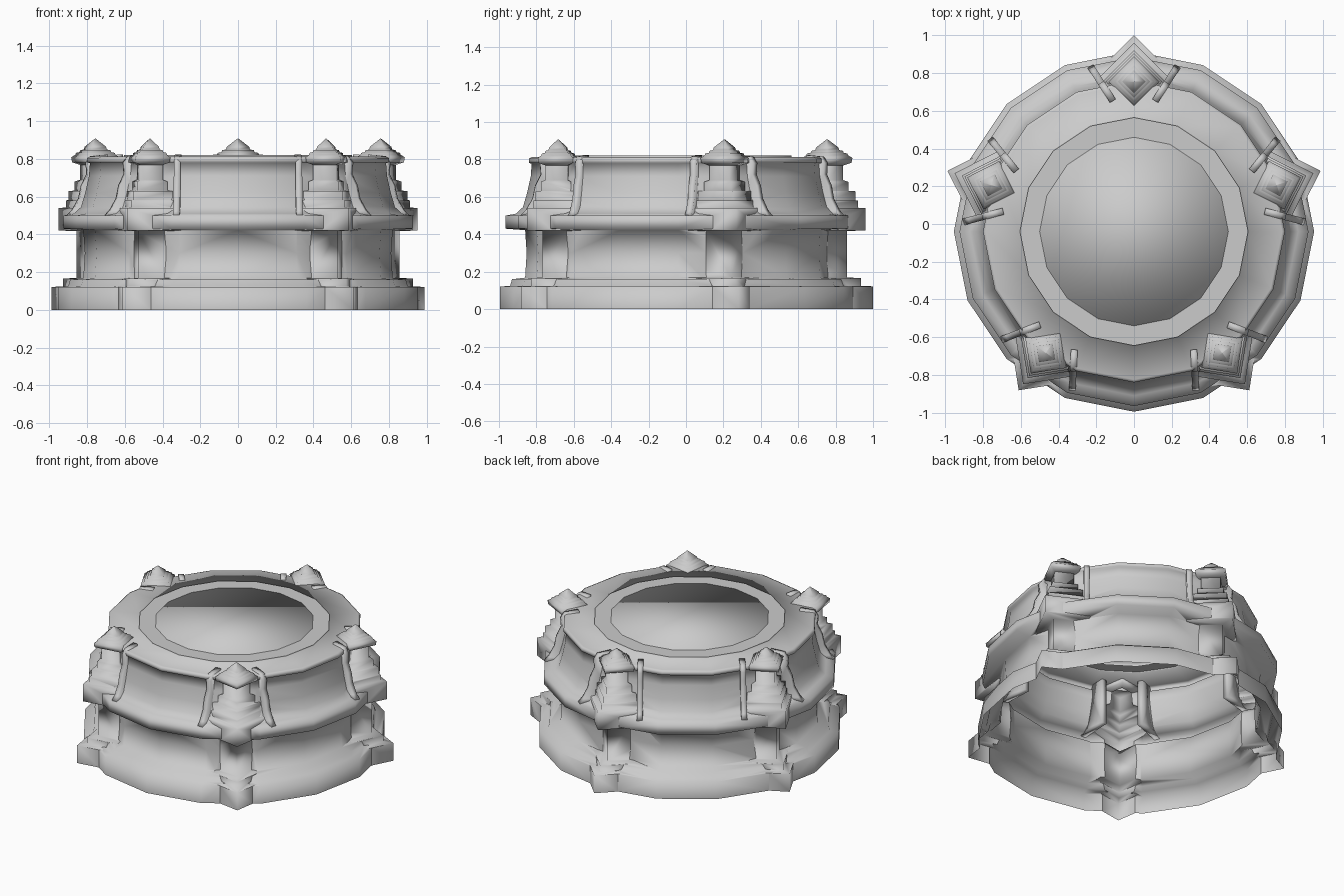
import bpy
import bmesh
from math import cos, sin, pi, radians
from mathutils import Matrix, Vector

if "Cube" in bpy.data.objects:
    bpy.data.objects.remove(bpy.data.objects["Cube"])

stone = bpy.data.materials.new("pale grey stone")
stone.use_nodes = True
GREY = (0.6, 0.6, 0.6, 1)
stone.diffuse_color = GREY
stone.node_tree.nodes["Principled BSDF"].inputs["Base Color"].default_value = GREY

CENTRE = Matrix.Translation((0, -0.04, 0))


def finish(name, bm, place, smooth=True, slot=0):
    """Turn a bmesh into a placed object; both slots hold the same stone."""
    bm.transform(place)
    mesh = bpy.data.meshes.new(name)
    for face in bm.faces:
        face.smooth = smooth
        face.material_index = slot
    bm.to_mesh(mesh)
    bm.free()
    for _ in range(slot + 1):
        mesh.materials.append(stone)
    obj = bpy.data.objects.new(name, mesh)
    bpy.context.collection.objects.link(obj)
    return obj


def lathe(profile, sides, bottom=False, top=False):
    """Turn (radius, height) points about z, with optional end caps."""
    bm = bmesh.new()
    rings = [[bm.verts.new((r * cos(2 * pi * i / sides), r * sin(2 * pi * i / sides), z))
              for i in range(sides)] for r, z in profile]
    for low, high in zip(rings, rings[1:]):
        for i in range(sides):
            j = (i + 1) % sides
            bm.faces.new((low[i], low[j], high[j], high[i]))
    if bottom:
        bm.faces.new(rings[0][::-1])
    if top:
        bm.faces.new(rings[-1])
    return bm


# Sixteen-sided drum: plinth, waist, ledge, flared upper wall and roof
drum_profile = [
    (0.955, -0.05), (0.955, 0.12), (0.9, 0.125), (0.89, 0.16), (0.82, 0.168),
    (0.812, 0.3), (0.82, 0.422), (0.925, 0.43), (0.925, 0.5), (0.87, 0.51),
    (0.832, 0.545), (0.81, 0.62), (0.79, 0.71), (0.785, 0.777), (0.8, 0.782),
    (0.8, 0.805), (0.785, 0.812), (0.605, 0.812), (0.605, 0.82),
]
drum = finish("drum_and_towers", lathe(drum_profile, 16, True, True), CENTRE)
drum.data.materials.append(stone)

# Flat raised ring on the roof and the round plug that fills it
finish("roof_ring", lathe([(0.605, 0.82), (0.5, 0.82)], 16), CENTRE, smooth=False)
finish("roof_disc", lathe([(0.5, 0.8), (0.5, 0.822)], 16, top=True), CENTRE)

# Stepped square towers, corner facing outward, each with a pyramid cap
tower_profile = [
    (0.245, -0.04), (0.245, 0.122), (0.18, 0.123), (0.18, 0.165),
    (0.105, 0.17), (0.105, 0.418), (0.205, 0.42), (0.205, 0.54),
    (0.165, 0.542), (0.165, 0.58), (0.15, 0.582), (0.15, 0.63),
    (0.115, 0.632), (0.115, 0.68), (0.085, 0.69), (0.085, 0.79),
]
cap_profile = [
    (0.085, 0.768), (0.13, 0.782), (0.135, 0.808), (0.112, 0.822), (0.108, 0.832),
    (0.088, 0.836), (0.084, 0.846), (0.064, 0.85), (0.06, 0.864), (0.002, 0.908),
]

# Side view of a buttress: an S-curved outer edge and a straight inner edge
buttress_outline = [
    (-0.11, 0.5), (0.11, 0.5), (0.08, 0.53), (0.045, 0.59), (0.03, 0.66),
    (0.0, 0.72), (0.005, 0.78), (-0.02, 0.815), (-0.11, 0.823),
]


def buttress():
    bm = bmesh.new()
    half = 0.018
    face = bm.faces.new([bm.verts.new((u, -half, z)) for u, z in buttress_outline])
    moved = bmesh.ops.extrude_face_region(bm, geom=[face], use_keep_orig=True)["geom"]
    bmesh.ops.translate(bm, vec=(0, 2 * half, 0),
                        verts=[v for v in moved if isinstance(v, bmesh.types.BMVert)])
    bmesh.ops.recalc_face_normals(bm, faces=bm.faces)
    return bm


# Five towers, each with a splayed pair of buttresses
towers = []
for n in range(5):
    turn = CENTRE @ Matrix.Rotation(radians(90 + 72 * n), 4, "Z")
    place = turn @ Matrix.Translation((0.795, 0, 0))
    tower = finish(f"tower_{n + 1}", lathe(tower_profile, 4, True, True), place, slot=1)
    towers.append(tower)
    union = drum.modifiers.new(tower.name, "BOOLEAN")
    union.operation = "UNION"
    union.solver = "EXACT"
    union.material_mode = "INDEX"
    union.object = tower
    finish(f"tower_cap_{n + 1}", lathe(cap_profile, 4, top=True), place)
    for side, label in ((1, "left"), (-1, "right")):
        finish(f"buttress_{n + 1}_{label}", buttress(),
               turn @ Matrix.Translation((0.785, 0.172 * side, 0))
               @ Matrix.Rotation(radians(33 * side), 4, "Z"))

# Merge the towers into the drum so that it is one hollow shell
bpy.context.view_layer.update()
merged = bpy.data.meshes.new_from_object(
    drum.evaluated_get(bpy.context.evaluated_depsgraph_get()))
drum.modifiers.clear()
for tower in towers:
    bpy.data.objects.remove(tower)

# Open the shell at the ground and under the raised ring
shell = bmesh.new()
shell.from_mesh(merged)
bmesh.ops.bisect_plane(shell, geom=shell.verts[:] + shell.edges[:] + shell.faces[:],
                       plane_co=Vector((0, 0, 0)), plane_no=Vector((0, 0, 1)),
                       clear_inner=True)
lid = [f for f in shell.faces if f.normal.z > 0.9 and f.calc_center_median().z > 0.816]
bmesh.ops.delete(shell, geom=lid, context="FACES")

# Keep a crisp seam where towers meet the drum
for edge in shell.edges:
    if len({f.material_index for f in edge.link_faces}) > 1:
        edge.smooth = False
for face in shell.faces:
    face.smooth = True
    face.material_index = 0
shell.to_mesh(drum.data)
shell.free()
drum.data.materials.pop()
bpy.data.meshes.remove(merged)
